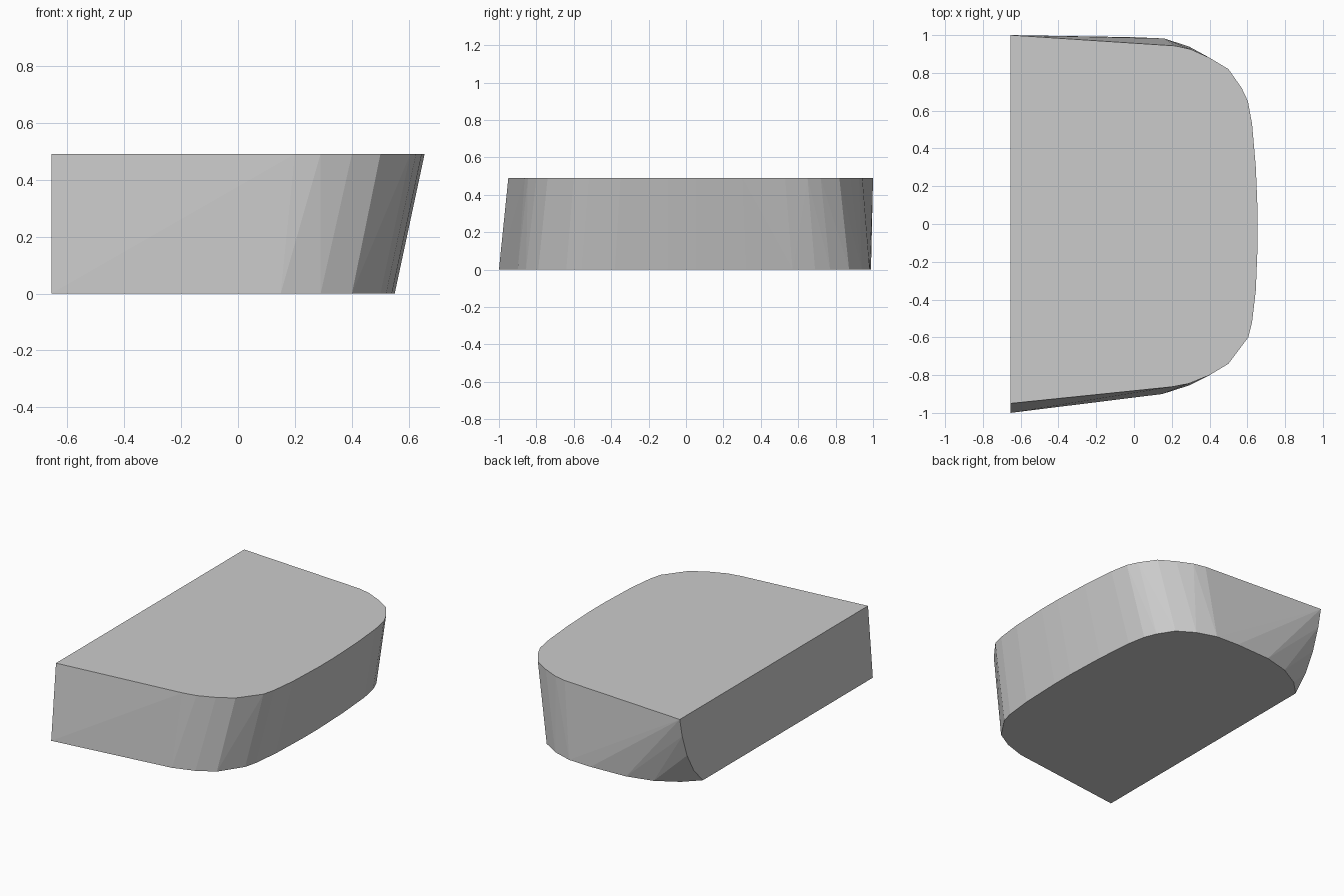
import bpy, bmesh

H = 0.49      # height
BACK = -0.655  # flat left face

# top rim, from the left face round the rounded right end
top = [(BACK, 1.0), (0.22, 0.943), (0.30, 0.925), (0.40, 0.88), (0.50, 0.82),
       (0.57, 0.72), (0.603, 0.65), (0.625, 0.53), (0.645, 0.30), (0.655, 0.05),
       (0.655, -0.10), (0.645, -0.35), (0.625, -0.52), (0.605, -0.60),
       (0.50, -0.74), (0.40, -0.80), (0.29, -0.845), (0.20, -0.862), (BACK, -0.95)]

# bottom rim, drawn in at the right end and at the rear left corner
bottom = [(BACK, 0.76), (-0.56, 0.855), (-0.42, 0.935), (-0.25, 0.978), (0.0, 0.989),
          (0.16, 0.982), (0.29, 0.94), (0.40, 0.872), (0.465, 0.77), (0.497, 0.69),
          (0.52, 0.57), (0.54, 0.32), (0.55, 0.05), (0.55, -0.10), (0.54, -0.38),
          (0.52, -0.56), (0.50, -0.64), (0.40, -0.79), (0.29, -0.855),
          (0.15, -0.90), (BACK, -1.0)]

# curved edge of the flat face at the rear left corner (y, z)
corner = [(0.975, 0.37), (0.925, 0.225), (0.855, 0.10)]

points = [(x, y, H) for x, y in top] + [(x, y, 0) for x, y in bottom]
points += [(BACK, y, z) for y, z in corner]

# wrap the rims in one convex block
bm = bmesh.new()
for p in points:
    bm.verts.new(p)
bmesh.ops.convex_hull(bm, input=bm.verts[:])
loose = [v for v in bm.verts if not v.link_faces]
bmesh.ops.delete(bm, geom=loose, context='VERTS')
bmesh.ops.dissolve_limit(bm, angle_limit=0.005, verts=bm.verts[:], edges=bm.edges[:])
bmesh.ops.recalc_face_normals(bm, faces=bm.faces[:])
mesh = bpy.data.meshes.new("rounded_block")
bm.to_mesh(mesh)
bm.free()
block = bpy.data.objects.new("rounded_block", mesh)
bpy.context.collection.objects.link(block)
